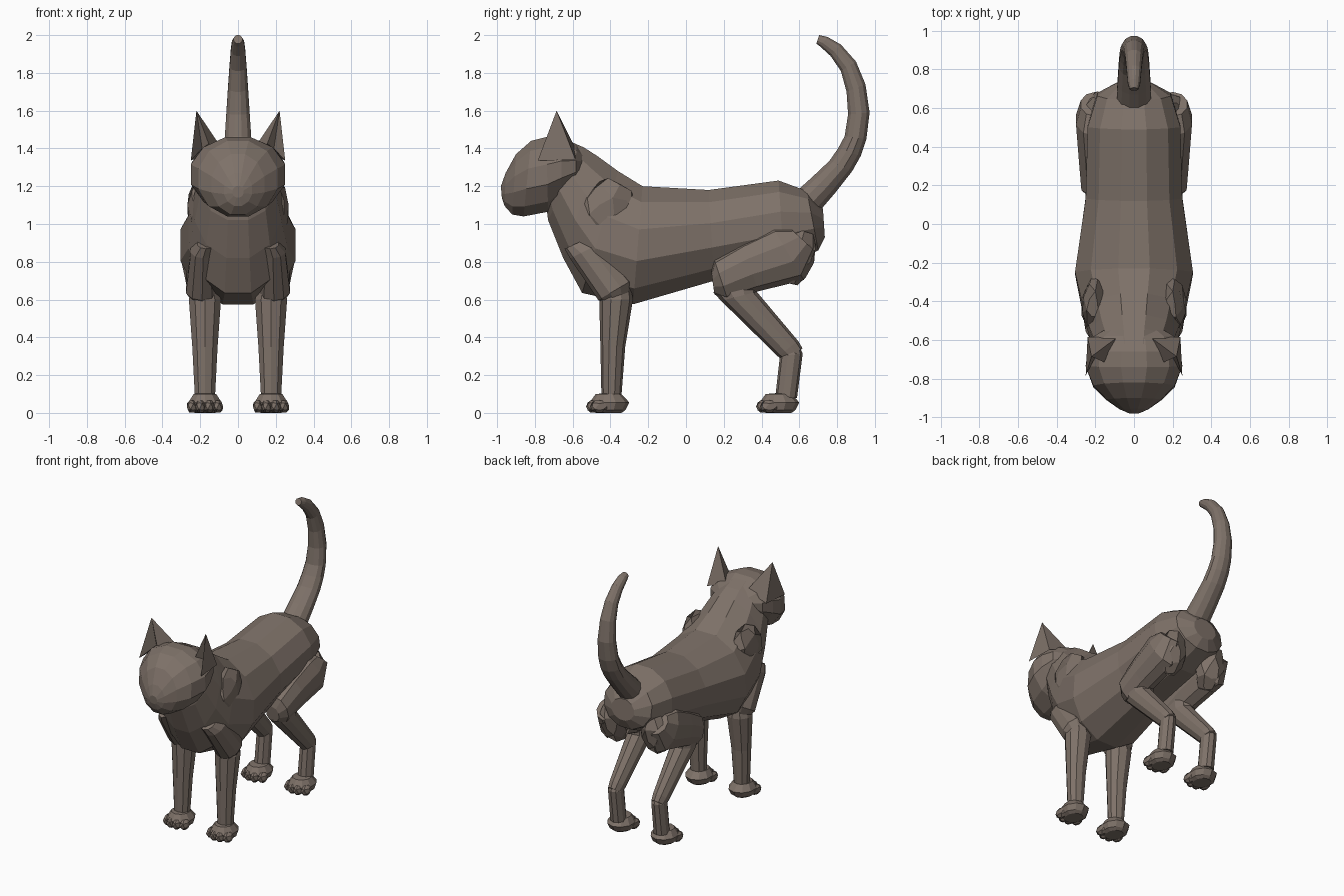
import bpy
import bmesh
import math
from mathutils import Vector

default_cube = bpy.data.objects.get("Cube")
if default_cube:
    bpy.data.objects.remove(default_cube, do_unlink=True)

# Single coat colour
COAT = (0.209, 0.167, 0.14, 1.0)
coat = bpy.data.materials.new("warm grey brown coat")
coat.use_nodes = True
coat.diffuse_color = COAT
coat.node_tree.nodes["Principled BSDF"].inputs["Base Color"].default_value = COAT


def finish(name, bm):
    """Turn a bmesh into a flat shaded object with the coat material."""
    bmesh.ops.recalc_face_normals(bm, faces=bm.faces)
    mesh = bpy.data.meshes.new(name)
    bm.to_mesh(mesh)
    bm.free()
    mesh.materials.append(coat)
    obj = bpy.data.objects.new(name, mesh)
    bpy.context.collection.objects.link(obj)
    return obj


def loft(name, rings, sides=12, x=0.0):
    """Skin rings; each ring is (y, z, opposite y, opposite z, half width[, x])."""
    bm = bmesh.new()
    loops = []
    grow = 1 / math.cos(math.pi / sides)
    for ya, za, yb, zb, width, *shift in rings:
        centre = Vector((shift[0] if shift else x, (ya + yb) / 2, (za + zb) / 2))
        arm = Vector((0, ya - yb, za - zb)) / 2
        across = Vector((width, 0, 0))
        loop = []
        for i in range(sides):
            angle = math.tau * (i + 0.5) / sides
            offset = across * math.cos(angle) + arm * math.sin(angle)
            loop.append(bm.verts.new(centre + offset * grow))
        loops.append(loop)
    for a, b in zip(loops, loops[1:]):
        for i in range(sides):
            j = (i + 1) % sides
            bm.faces.new((a[i], a[j], b[j], b[i]))
    bm.faces.new(loops[0])
    bm.faces.new(loops[-1])
    return finish(name, bm)


def blob(name, centre, size, tilt=0.0):
    """Low-poly ellipsoid, tilted about the x axis."""
    bm = bmesh.new()
    bmesh.ops.create_icosphere(bm, subdivisions=1, radius=1)
    bmesh.ops.subdivide_edges(bm, edges=bm.edges, cuts=1, smooth=1.0)
    obj = finish(name, bm)
    obj.location = centre
    obj.scale = size
    obj.rotation_euler.x = tilt
    return obj


# Torso and neck, from rump to throat: top point, bottom point, half width
loft("torso", [
    (.725, 1.08, .735, .93, .09),
    (.64, 1.175, .70, .86, .19),
    (.49, 1.23, .52, .78, .24),
    (.12, 1.18, .15, .70, .25),
    (-.23, 1.2, -.28, .575, .305),
    (-.36, 1.28, -.55, .635, .262),
    (-.47, 1.36, -.65, .82, .23),
    (-.54, 1.405, -.73, 1.02, .2),
    (-.62, 1.44, -.74, 1.1, .18),
])

# Head, from nape to muzzle
loft("head", [
    (-.535, 1.37, -.55, 1.26, .14),
    (-.58, 1.42, -.585, 1.19, .21),
    (-.66, 1.457, -.66, 1.12, .24),
    (-.74, 1.46, -.73, 1.065, .25),
    (-.82, 1.44, -.86, 1.04, .21),
    (-.90, 1.37, -.92, 1.05, .14),
    (-.955, 1.27, -.96, 1.095, .075),
    (-.98, 1.2, -.975, 1.14, .03),
])

# Tail, from root to tip: outer point, inner point, half width
loft("tail", [
    (.70, 1.06, .57, 1.16, .09),
    (.79, 1.165, .67, 1.25, .085),
    (.88, 1.28, .76, 1.335, .079),
    (.925, 1.36, .805, 1.40, .075),
    (.955, 1.45, .84, 1.465, .07),
    (.972, 1.59, .858, 1.58, .062),
    (.95, 1.74, .85, 1.70, .053),
    (.90, 1.86, .82, 1.81, .045),
    (.82, 1.95, .765, 1.89, .038),
    (.75, 1.99, .71, 1.94, .032),
    (.705, 2.0, .69, 1.955, .023),
])


def ear(name, side):
    """Pointed ear whose front folds inwards into a hollow."""
    bm = bmesh.new()
    inner, back, outer, hollow, front, tip = [
        bm.verts.new((side * px, py, pz)) for px, py, pz in (
            (.085, -.585, 1.40), (.24, -.585, 1.34), (.25, -.785, 1.335),
            (.19, -.67, 1.40), (.155, -.715, 1.425), (.22, -.685, 1.6))]
    base = (inner, back, outer, hollow, front)
    for a, b in zip(base, base[1:] + base[:1]):
        bm.faces.new((a, b, tip))
    bm.faces.new(base)
    return finish(name, bm)


def paw(name, x, y):
    """Flattened pad with four toes along its front edge."""
    loft(name + "_pad", [
        (y, .105, y + .02, .105, .02),
        (y - .06, .10, y + .07, .10, .06),
        (y - .09, .055, y + .11, .055, .088),
        (y - .08, .015, y + .09, .015, .078),
        (y - .06, 0, y + .07, 0, .055),
    ], sides=10, x=x)
    for i in range(4):
        across = (i - 1.5) / 1.5
        blob(f"{name}_toe_{i + 1}",
             (x + across * .068, y - .078 + abs(across) * .035, .034),
             (.026, .042, .033))


for word, side in (("left", 1), ("right", -1)):
    ear(f"{word}_ear", side)
    x = side * .175

    # Shoulder blade and front leg
    blob(f"{word}_shoulder_blade", (side * .2, -.42, 1.08),
         (.062, .125, .15), tilt=-.5)
    loft(f"{word}_upper_arm", [
        (-.64, .87, -.53, .92, .045, side * .17),
        (-.61, .82, -.45, .90, .065, side * .185),
        (-.46, .60, -.29, .70, .085, side * .19),
        (-.41, .57, -.30, .62, .06, side * .18),
    ], sides=10)
    loft(f"{word}_front_leg", [
        (-.44, .70, -.30, .70, .06),
        (-.455, .60, -.285, .60, .085),
        (-.45, .35, -.325, .35, .067),
        (-.445, .08, -.345, .08, .053),
    ], sides=10, x=x)
    paw(f"{word}_front_paw", x, -.415)

    # Haunch and hind leg
    blob(f"{word}_haunch", (side * .165, .585, .825), (.09, .085, .145), tilt=-.3)
    loft(f"{word}_thigh", [
        (.56, .97, .68, .86, .075, side * .2),
        (.46, .98, .62, .71, .1, side * .2),
        (.30, .90, .38, .65, .095, side * .19),
        (.15, .81, .22, .60, .087, side * .185),
        (.135, .74, .15, .63, .05, side * .18),
    ], sides=10)
    loft(f"{word}_shin", [
        (.15, .64, .37, .72, .07),
        (.19, .595, .37, .64, .077),
        (.49, .30, .59, .38, .053),
        (.53, .27, .615, .34, .045),
    ], sides=10, x=x)
    loft(f"{word}_hock", [
        (.53, .37, .585, .38, .035),
        (.50, .30, .615, .315, .05),
        (.475, .08, .585, .08, .052),
    ], sides=10, x=x)
    paw(f"{word}_hind_paw", x, .485)
